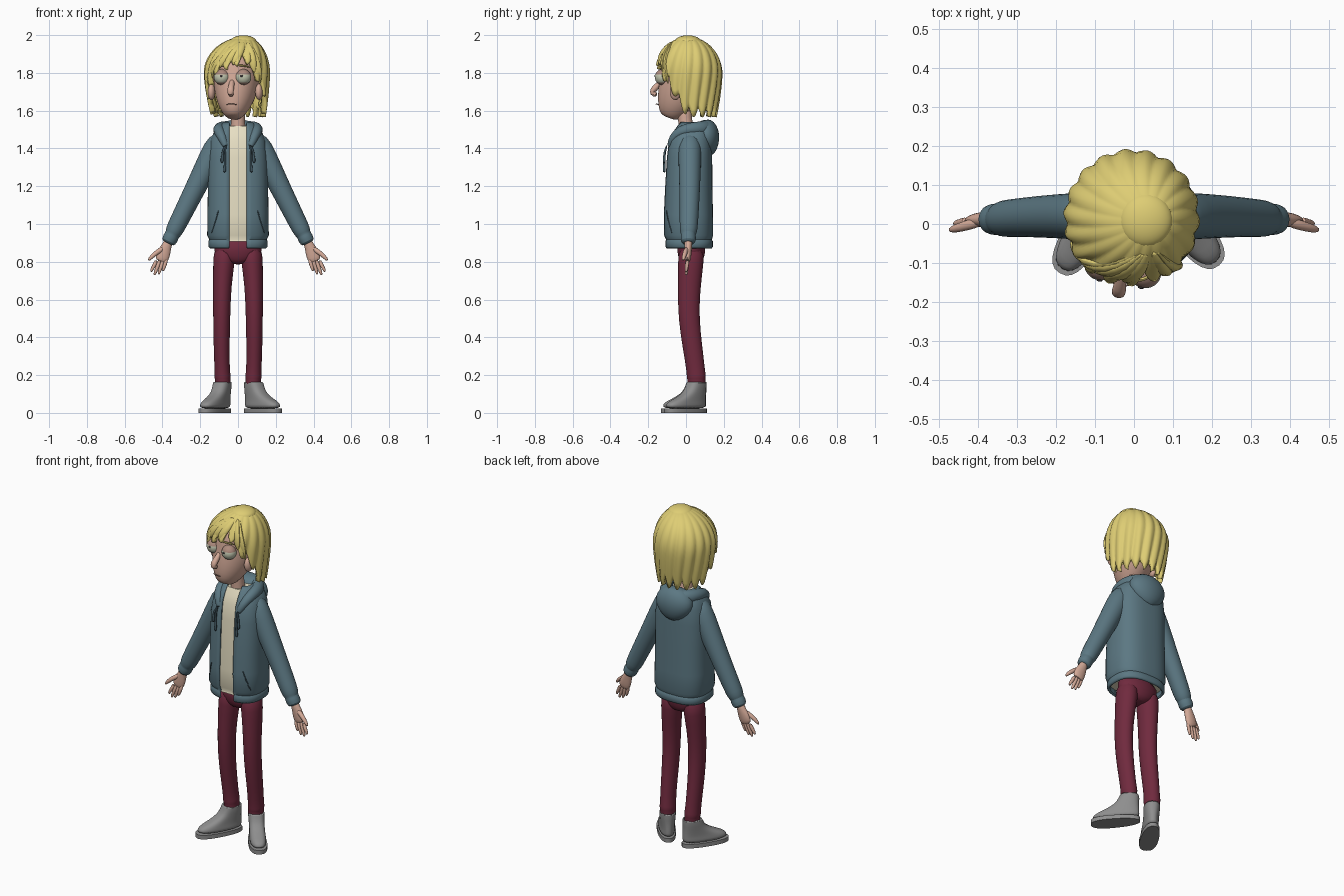
import bpy, bmesh, math
from mathutils import Vector, Matrix

if "Cube" in bpy.data.objects:
    bpy.data.objects.remove(bpy.data.objects["Cube"])


def material(name, rgb):
    m = bpy.data.materials.new(name)
    lin = [(c / 255 / 12.92) if c < 11 else ((c / 255 + 0.055) / 1.055) ** 2.4 for c in rgb]
    m.diffuse_color = (*lin, 1)
    m.use_nodes = True
    m.node_tree.nodes["Principled BSDF"].inputs["Base Color"].default_value = m.diffuse_color
    return m


HAIR = material("straw_hair", (222, 205, 116))
SKIN = material("skin", (212, 170, 152))
LID = material("shaded_skin", (172, 138, 124))
EYE = material("dull_eye", (196, 200, 176))
DARK = material("dark_line", (58, 52, 54))
JACKET = material("slate_jacket", (92, 120, 131))
TRIM = material("jacket_trim", (66, 88, 98))
SHIRT = material("cream_shirt", (232, 224, 196))
PANTS = material("maroon_pants", (112, 42, 62))
SHOE = material("grey_shoe", (142, 142, 142))
HEAD = Matrix.Translation((-0.005, 0.02, 0)) @ Matrix.Rotation(math.radians(-10), 4, 'Z')


def finish(name, bm, mats, sub=0, thick=0, head=False):
    bmesh.ops.recalc_face_normals(bm, faces=bm.faces)
    me = bpy.data.meshes.new(name)
    bm.to_mesh(me)
    bm.free()
    ob = bpy.data.objects.new(name, me)
    bpy.context.collection.objects.link(ob)
    for m in mats:
        me.materials.append(m)
    if head:
        ob.matrix_world = HEAD
    bpy.ops.object.select_all(action='DESELECT')
    ob.select_set(True)
    bpy.context.view_layer.objects.active = ob
    bpy.ops.object.shade_smooth_by_angle(angle=math.radians(50))
    if thick:
        s = ob.modifiers.new("thickness", 'SOLIDIFY')
        s.thickness, s.offset = thick, -1
    if sub:
        ob.modifiers.new("smooth", 'SUBSURF').levels = sub
        ob.modifiers["smooth"].render_levels = sub
    return ob


def skin_rings(name, mat, rings, closed=True, caps=True, **kw):
    """Bridge a list of point rings into one surface."""
    bm = bmesh.new()
    vs = [[bm.verts.new(p) for p in r] for r in rings]
    n = len(rings[0])
    for a, b in zip(vs, vs[1:]):
        for i in range(n if closed else n - 1):
            j = (i + 1) % n
            bm.faces.new((a[i], a[j], b[j], b[i]))
    if caps:
        bm.faces.new(vs[0])
        bm.faces.new(vs[-1])
    return finish(name, bm, [mat], **kw)


def tube(name, mat, pts, n=14, ref=(0, 1, 0), sub=1, **kw):
    """Elliptical tube; each point is x, y, z, width radius, optional depth radius."""
    c = [Vector(p[:3]) for p in pts]
    rings = []
    for i, p in enumerate(pts):
        t = (c[min(i + 1, len(c) - 1)] - c[max(i - 1, 0)]).normalized()
        u = Vector(ref)
        u = (u - t * u.dot(t)).normalized()
        v = t.cross(u)
        rings.append([c[i] + v * p[3] * math.cos(k * math.tau / n)
                      + u * p[-1] * math.sin(k * math.tau / n) for k in range(n)])
    return skin_rings(name, mat, rings, sub=sub, **kw)


def ball(name, mats, loc, rad, rule=None, **kw):
    bm = bmesh.new()
    bmesh.ops.create_uvsphere(bm, u_segments=24, v_segments=20, radius=1)
    if rule:
        for f in bm.faces:
            f.material_index = rule(f.calc_center_median())
    bmesh.ops.transform(bm, verts=bm.verts, matrix=Matrix.Translation(loc) @ Matrix.Diagonal((*rad, 1)))
    return finish(name, bm, mats, **kw)


def mir(pts, s):
    return [(p[0] * s, *p[1:]) for p in pts]


# Jacket body, open at the front, with a shirt inside: z, width, depth, y centre
BODY = [(.87, .148, .12, .016), (.88, .157, .127, .016), (.908, .157, .127, .016), (.917, .152, .122, .015),
        (.94, .163, .131, .013), (1.05, .162, .131, .012), (1.2, .159, .126, .014), (1.35, .158, .121, .018),
        (1.44, .148, .114, .022), (1.485, .128, .10, .028), (1.52, .095, .08, .03), (1.54, .075, .065, .03)]


def body_ring(z, rx, ry, cy, gap, n=40):
    a0 = math.asin((gap / rx) ** (1 / .75)) if gap else 0
    out = []
    for k in range(n):
        a = a0 + (math.tau - 2 * a0) * k / (n - 1 if gap else n)
        s, c = math.sin(a), math.cos(a)
        out.append((rx * math.copysign(abs(s) ** .75, s), cy - ry * math.copysign(abs(c) ** .75, c), z))
    return out


skin_rings("jacket_body", JACKET, [body_ring(*r, .047) for r in BODY], closed=False, caps=False, thick=.012)
skin_rings("shirt", SHIRT, [body_ring(max(z, .905), rx * .9, ry * .9, cy, 0) for z, rx, ry, cy in BODY[2:-1]])

# Hood: rolled collar and hanging pouch
half = [(.062, -.088, 1.40, .016), (.082, -.072, 1.455, .024), (.102, -.03, 1.495, .03),
        (.10, .04, 1.505, .036), (.07, .10, 1.505, .042)]
tube("hood_collar", JACKET, mir(half, -1) + [(0, .122, 1.50, .048)] + half[::-1], ref=(0, 0, 1))
tube("hood_pouch", JACKET, [(0, .115, 1.36, .03, .025), (0, .115, 1.39, .08, .05), (0, .112, 1.44, .118, .068),
                            (0, .105, 1.49, .118, .07), (0, .095, 1.53, .085, .055), (0, .09, 1.55, .05, .03)], n=20)

# Pelvis
tube("pants_hips", PANTS, [(0, .028, .785, .03, .045), (0, .028, .81, .105, .065), (0, .028, .85, .13, .076),
                           (0, .028, .93, .13, .08)], n=20)

for s, side in ((-1, "left"), (1, "right")):
    # Sleeve with gathered cuff
    tube(side + "_sleeve", JACKET, mir([
        (.07, .02, 1.46, .04), (.105, .02, 1.43, .064), (.14, .02, 1.36, .066, .062), (.205, .02, 1.23, .058),
        (.27, .018, 1.10, .053), (.32, .015, 1.0, .05), (.341, .013, .958, .047), (.348, .012, .944, .038),
        (.352, .012, .936, .042), (.368, .012, .905, .041), (.372, .012, .897, .026)], s))
    # Hand: palm, four fingers and thumb
    tube(side + "_palm", SKIN, mir([(.362, .012, .92, .024), (.375, .012, .89, .024, .021), (.39, .011, .855, .036, .02),
                                    (.402, .01, .82, .037, .017), (.41, .008, .80, .03, .012)], s))
    for i, (tx, tz) in enumerate(((.395, .75), (.418, .732), (.44, .728), (.458, .745))):
        bx, bz = .377 + i * .018, .822 - i * .004
        tube(f"{side}_finger_{i + 1}", SKIN, mir([(bx, .01, bz, .011), ((bx + tx) / 2, .003, (bz + tz) / 2, .011),
                                                 (tx, .002, tz + .012, .009), (tx + .002, 0, tz, .005)], s), n=8)
    tube(side + "_thumb", SKIN, mir([(.39, .008, .875, .016), (.43, -.004, .85, .014), (.46, -.012, .825, .012),
                                     (.475, -.016, .805, .006)], s), n=8)
    # Pocket seam and drawstring
    tube(side + "_pocket_seam", TRIM, mir([(.103, -.103, 1.075, .004), (.115, -.098, 1.03, .004),
                                           (.142, -.073, .945, .004)], s), n=6)
    for k, (dx, end) in enumerate(((0, 1.27), (.014, 1.32))):
        tube(f"{side}_drawstring_{k + 1}", TRIM, mir([
            (.064, -.10, 1.42, .005), (.07 + dx, -.114, 1.38, .006), (.068 + dx, -.115, end + .04, .006),
            (.07 + dx, -.115, end + .03, .009), (.071 + dx, -.115, end, .008)], s), n=8)
    # Trouser leg
    tube(side + "_leg", PANTS, mir([
        (.068, .028, .88, .06, .07), (.075, .026, .80, .059, .07), (.083, .018, .68, .05, .062),
        (.086, .013, .55, .047, .058), (.087, .024, .42, .045, .055), (.086, .042, .30, .042, .052),
        (.083, .053, .21, .042, .05), (.082, .055, .19, .046, .053), (.081, .055, .175, .04, .048),
        (.081, .055, .155, .044, .05), (.081, .055, .13, .036, .04)], s))
    # High-top shoe, toes turned out: z, heel, toe, half width
    d = Vector((-.09, -.15, 0)).normalized() if s < 0 else Vector((.11, -.13, 0)).normalized()
    w = Vector((-d.y, d.x, 0))
    base = Vector((s * .08, .058, 0))

    def foot(z, heel, toe, hw, n=28):
        out = []
        for k in range(n):
            a = k * math.tau / n
            c, q = math.cos(a), math.sin(a)
            x = (heel + toe) / 2 + (toe - heel) / 2 * math.copysign(abs(c) ** .85, c)
            out.append(base + d * x + w * hw * (1 + .12 * c) * math.copysign(abs(q) ** .8, q) + Vector((0, 0, z)))
        return out
    skin_rings(side + "_sole", SHOE, [foot(z, -.058, .215, .05) for z in (0, .024)])
    skin_rings(side + "_shoe", SHOE, [foot(*r) for r in (
        (.02, -.054, .21, .046), (.045, -.054, .205, .045), (.062, -.054, .182, .043), (.078, -.053, .14, .042),
        (.10, -.052, .098, .042), (.125, -.052, .068, .043), (.165, -.055, .055, .046), (.166, -.045, .045, .036),
        (.14, -.04, .04, .032))], sub=1)
    for i, (x, z) in enumerate(((.142, .079), (.118, .091), (.094, .104), (.074, .121))):
        m = base + d * (x - .006) + Vector((0, 0, z))
        tube(f"{side}_lace_{i + 1}", DARK, [(*(m - w * .026 - d * .014), .003), (*m, .004),
                                            (*(m + w * .026 - d * .014), .003)], n=6, ref=(0, 0, 1))

# Neck and face
tube("neck", SKIN, [(0, .005, 1.46, .05), (0, 0, 1.51, .04), (0, -.006, 1.56, .037), (0, -.01, 1.65, .04)])
tube("face", SKIN, [(0, -.115, 1.562, .028, .032), (0, -.11, 1.575, .05, .058), (0, -.092, 1.615, .08, .088),
                    (0, -.066, 1.67, .104, .116), (0, -.03, 1.73, .12, .14), (0, -.01, 1.80, .125, .148),
                    (0, 0, 1.87, .12, .145), (0, 0, 1.93, .09, .11)], n=24, head=True)
tube("nose", SKIN, [(0, -.13, 1.775, .012), (0, -.172, 1.735, .015), (0, -.198, 1.708, .02),
                    (0, -.205, 1.692, .015), (0, -.175, 1.682, .016)], ref=(1, 0, 0), head=True)
tube("mouth", LID, [(-.032, -.172, 1.632, .003), (0, -.184, 1.637, .004), (.032, -.172, 1.632, .003)],
     n=6, ref=(0, 0, 1), head=True)
for s, side in ((-1, "left"), (1, "right")):
    ball(side + "_eye", [EYE, LID], (s * .058, -.137, 1.778), (.042, .04, .042),
         lambda c: int(c.z > .3 or c.z < -.7), head=True)
    ball(side + "_pupil", [DARK], (s * .054, -.176, 1.784), (.008, .004, .006), head=True)
    tube(side + "_brow", HAIR, mir([(.02, -.162, 1.838, .004), (.055, -.16, 1.842, .007), (.095, -.125, 1.828, .004)], s),
         n=6, head=True)
    ball(side + "_nostril", [DARK], (s * .009, -.193, 1.685), (.006, .006, .004), head=True)
    ball(side + "_ear", [SKIN], (s * .128, -.055, 1.70), (.02, .03, .043), head=True)

# Hair: ridged cap whose hem follows the hairline by angle from the front
HEM = [(-180, 1.59), (-95, 1.59), (-78, 1.66), (-60, 1.73), (-42, 1.79), (-20, 1.84), (0, 1.85), (20, 1.88),
       (35, 1.87), (47, 1.79), (62, 1.75), (78, 1.67), (95, 1.59), (180, 1.59)]


def hem(deg):
    for (a, za), (b, zb) in zip(HEM, HEM[1:]):
        if deg <= b:
            return za + (zb - za) * (deg - a) / (b - a)
    return HEM[-1][1]


def hair_point(deg, z, ridge=0):
    f = math.sqrt(max(0, 1 - ((z - 1.8) / .192) ** 2)) if z > 1.8 else 1 - .16 * ((1.8 - z) / .22) ** 1.5
    a = math.radians(deg)
    r = f * (1 + ridge)
    return (.045 * (1 - min(f, 1)) + .17 * r * math.sin(a), -.004 - .172 * r * math.cos(a), z)


rings = []
for j in range(1, 17):
    ring = []
    for i in range(180):
        deg = -180 + i * 2
        lock = abs(math.sin(math.pi * (i / 10 + .9 * (j / 16 - 1))))
        edge = abs(math.sin(math.pi * i / 10))
        low = hem(deg) + .03 - .055 * edge
        s = j / 16
        z = low + (1.992 - low) * math.cos(s * math.pi / 2)
        ring.append(hair_point(deg, z, .085 * (lock - .45) * s ** .7))
    rings.append(ring)
bm_top = [[hair_point(0, 1.992)] * 180]
skin_rings("hair_cap", HAIR, rings, caps=False, thick=.028, head=True)
ball("hair_crown", [HAIR], (.035, -.004, 1.965), (.07, .07, .034), head=True)

# Swept fringe locks, falling from the parting
for i, (a0, a1, z1) in enumerate(((8, -62, 1.74), (12, -46, 1.785), (16, -30, 1.82), (20, -14, 1.835),
                                  (22, 2, 1.84), (32, 44, 1.80), (36, 58, 1.74))):
    path = []
    for t, r in ((0, .008), (.25, .022), (.55, .027), (.82, .018), (1, .003)):
        path.append((*hair_point(a0 + (a1 - a0) * t ** .8, 1.965 + (z1 - 1.965) * t, -.02), r, r * .6))
    tube(f"fringe_lock_{i + 1}", HAIR, path, n=10, head=True)
